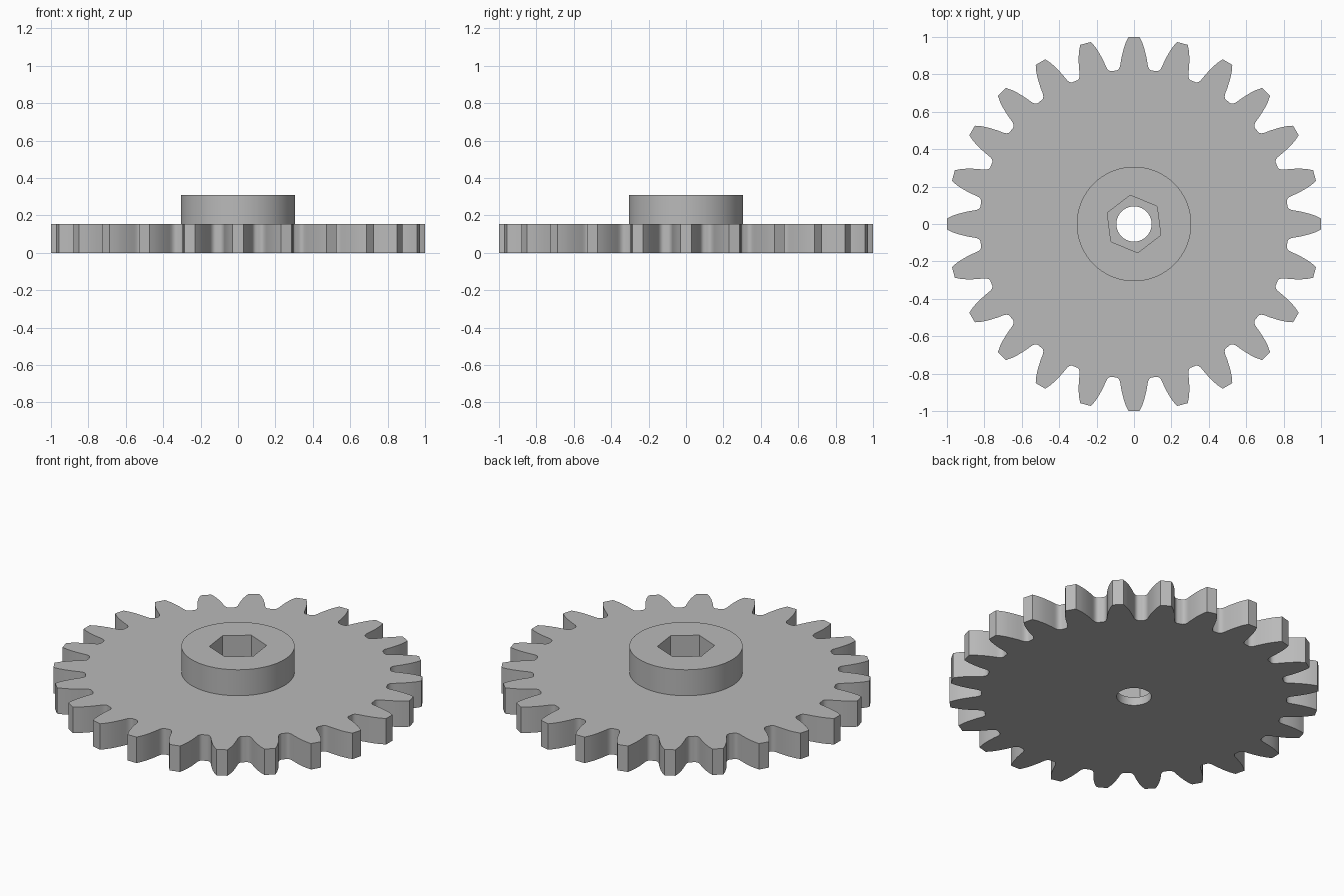
import bpy, bmesh, math

old = bpy.data.objects.get("Cube")
if old:
    bpy.data.objects.remove(old, do_unlink=True)

TEETH = 24
PLATE_TOP, HUB_TOP, POCKET_FLOOR = 0.155, 0.31, 0.05

steel = bpy.data.materials.new("plain grey")
steel.use_nodes = True
GREY = (0.49, 0.49, 0.49, 1)
steel.diffuse_color = GREY
steel.node_tree.nodes["Principled BSDF"].inputs["Base Color"].default_value = GREY


def prism(name, outline, z0, z1):
    """Extrude a closed outline between two heights."""
    bm = bmesh.new()
    face = bm.faces.new([bm.verts.new((x, y, z0)) for x, y in outline])
    top = bmesh.ops.extrude_face_region(bm, geom=[face])["geom"]
    verts = [v for v in top if isinstance(v, bmesh.types.BMVert)]
    bmesh.ops.translate(bm, verts=verts, vec=(0, 0, z1 - z0))
    bmesh.ops.recalc_face_normals(bm, faces=bm.faces)
    mesh = bpy.data.meshes.new(name)
    bm.to_mesh(mesh)
    bm.free()
    mesh.materials.append(steel)
    obj = bpy.data.objects.new(name, mesh)
    bpy.context.scene.collection.objects.link(obj)
    return obj


def polar(radius, degrees):
    a = math.radians(degrees)
    return radius * math.cos(a), radius * math.sin(a)


def ring(radius, sides, start=0):
    return [polar(radius, start + 360 * i / sides) for i in range(sides)]


# Half tooth, tip to root: radius and half angle in degrees
flank = [(1.0, 1.7), (0.97, 2.62), (0.94, 3.35), (0.91, 3.95), (0.88, 4.5),
         (0.86, 4.82), (0.846, 5.08), (0.836, 5.45), (0.829, 5.95),
         (0.826, 6.5), (0.826, 7.1)]
tooth = [(r, -a) for r, a in reversed(flank)] + flank
outline = [polar(r, a + 360 * i / TEETH) for i in range(TEETH) for r, a in tooth]

# Toothed plate with the raised hub, then the round bore and hexagonal pocket
gear = prism("gear_wheel", outline, 0, PLATE_TOP)
tools = [
    (prism("hub", ring(0.306, 96), 0.1, HUB_TOP), "UNION"),
    (prism("bore_cutter", ring(0.094, 64), -0.1, 0.5), "DIFFERENCE"),
    (prism("hex_cutter", ring(0.155, 6, 37.4), POCKET_FLOOR, 0.5), "DIFFERENCE"),
]
for tool, operation in tools:
    tool.hide_render = True
    mod = gear.modifiers.new(tool.name, "BOOLEAN")
    mod.object = tool
    mod.operation = operation
    mod.solver = "EXACT"

# Bake the cuts and drop the helpers
graph = bpy.context.evaluated_depsgraph_get()
result = bpy.data.meshes.new_from_object(gear.evaluated_get(graph))
gear.modifiers.clear()
gear.data = result
for tool, operation in tools:
    bpy.data.objects.remove(tool, do_unlink=True)

# Smooth the curved walls and keep the corners crisp
for obj in bpy.context.selected_objects:
    obj.select_set(False)
gear.select_set(True)
bpy.context.view_layer.objects.active = gear
bpy.ops.object.shade_smooth_by_angle(angle=math.radians(32))
